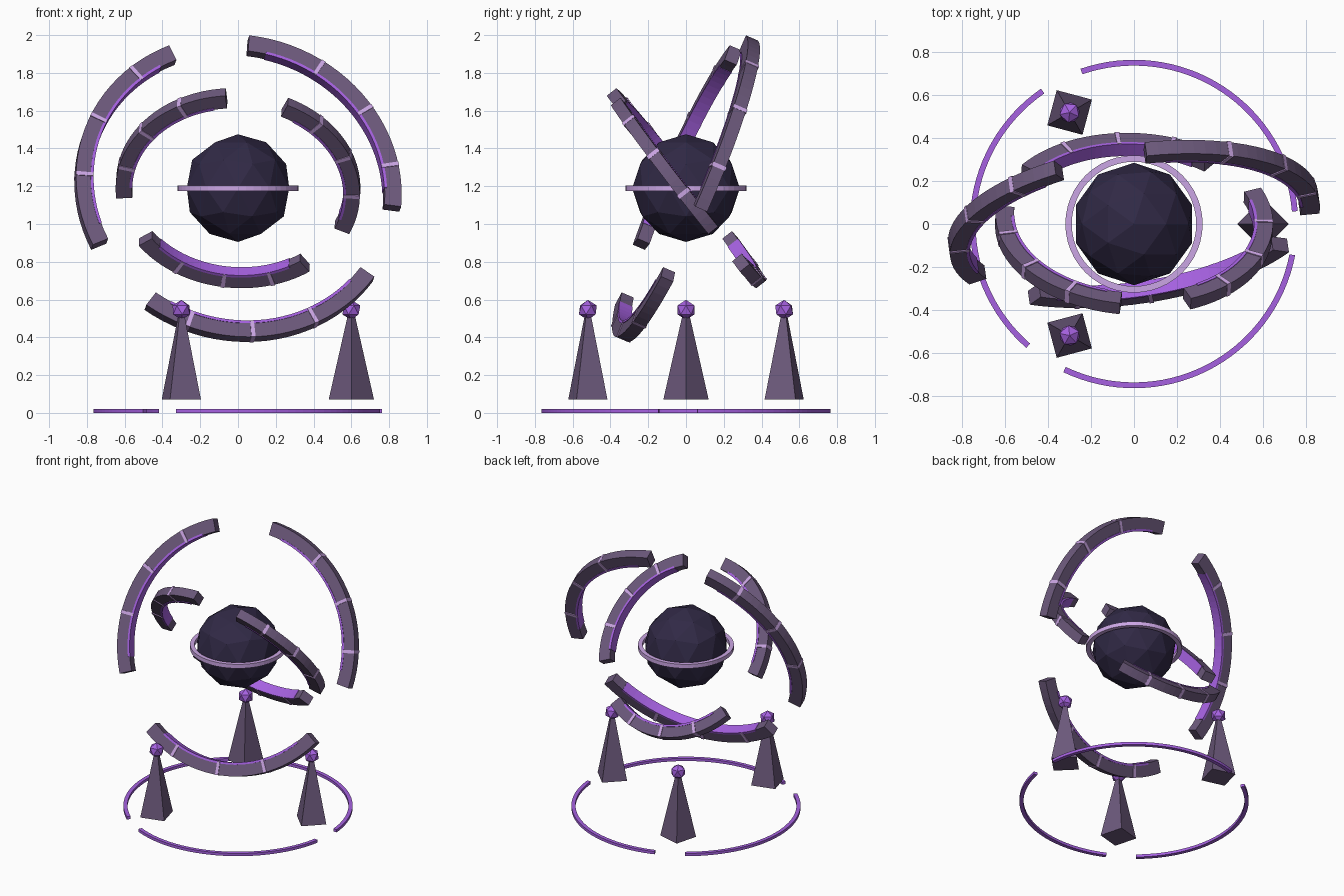
import bpy, bmesh
from math import radians, cos, sin, pi
from mathutils import Matrix, Vector

if "Cube" in bpy.data.objects:
    bpy.data.objects.remove(bpy.data.objects["Cube"])


def material(name, rgb):
    m = bpy.data.materials.new(name)
    m.diffuse_color = (*rgb, 1)
    m.use_nodes = True
    m.node_tree.nodes["Principled BSDF"].inputs["Base Color"].default_value = m.diffuse_color
    return m


STONE = material("stone", (0.15, 0.10, 0.20))
DARK = material("dark_core", (0.03, 0.022, 0.06))
GLOW = material("glow", (0.38, 0.12, 0.75))
PALE = material("pale_trim", (0.60, 0.38, 0.78))


def finish(name, bm, mat, matrix):
    bmesh.ops.recalc_face_normals(bm, faces=bm.faces)
    me = bpy.data.meshes.new(name)
    bm.to_mesh(me)
    bm.free()
    me.materials.append(mat)
    ob = bpy.data.objects.new(name, me)
    ob.matrix_world = matrix
    bpy.context.collection.objects.link(ob)
    return ob


def arc(name, r0, r1, depth, start, span, mat, matrix, n=24):
    """Rectangular bar swept round the local z axis (angles in degrees)."""
    bm = bmesh.new()
    closed = span >= 360
    h = depth / 2
    loops = []
    for i in range(n if closed else n + 1):
        a = radians(start + span * i / n)
        loops.append([bm.verts.new((r * cos(a), r * sin(a), z))
                      for r, z in ((r0, -h), (r1, -h), (r1, h), (r0, h))])
    for i in range(n):
        p, q = loops[i], loops[(i + 1) % len(loops)]
        for k in range(4):
            bm.faces.new((p[k], p[(k + 1) % 4], q[(k + 1) % 4], q[k]))
    if not closed:
        bm.faces.new(loops[0])
        bm.faces.new(loops[-1])
    return finish(name, bm, mat, matrix)


def ball(name, r, subdiv, mat, matrix):
    bm = bmesh.new()
    bmesh.ops.create_icosphere(bm, subdivisions=subdiv, radius=r)
    return finish(name, bm, mat, matrix)


CENTRE = Matrix.Translation((0, 0, 1.19))

# Faceted core and its thin band
ball("core", 0.285, 2, DARK, CENTRE)
arc("core_band", 0.29, 0.32, 0.03, 0, 360, PALE, CENTRE, 48)


def broken_ring(name, r0, r1, depth, tilt, turn, start, span, ticks):
    m = CENTRE @ Matrix.Rotation(radians(turn), 4, 'Z') @ Matrix.Rotation(radians(tilt), 4, 'X')
    for k in range(3):
        s = start + 120 * k
        arc(f"{name}_arm_{k + 1}", r0, r1, depth, s, span, STONE, m)
        # glowing line along the inner edge
        arc(f"{name}_glow_{k + 1}", r0 - 0.003, r0 + 0.012, depth + 0.006,
            s + 7, span - 14, GLOW, m)
        # pale cross bars
        for j, t in enumerate(ticks):
            w = 0.022 / r1 * 180 / pi
            arc(f"{name}_bar_{k + 1}_{j + 1}", r0 - 0.001, r1 + 0.001, depth + 0.01,
                s + t - w / 2, w, PALE, m, 1)


# Two tilted rings, each broken into three arms
broken_ring("outer_ring", 0.78, 0.87, 0.07, 67, 8.5, -8, 91, (16.3, 39.8, 63.3))
broken_ring("inner_ring", 0.562, 0.647, 0.065, 128, -3, -26, 90, (23, 47, 71))

# Pylons with orbs, and floor ring pieces
for k in range(3):
    spin = Matrix.Rotation(radians(120 * k), 4, 'Z')
    bm = bmesh.new()
    bmesh.ops.create_cone(bm, cap_ends=True, segments=4, radius1=0.12,
                          radius2=0.018, depth=0.45)
    finish(f"pylon_{k + 1}", bm, STONE, spin @ Matrix.Translation((0.6, 0, 0.295)))
    ball(f"pylon_orb_{k + 1}", 0.053, 1, GLOW, spin @ Matrix.Translation((0.6, 0, 0.545)))
    arc(f"floor_ring_{k + 1}", 0.738, 0.765, 0.02, 4.5 + 120 * k, 104.5, GLOW,
        Matrix.Translation((0, 0, 0.01)), 32)
